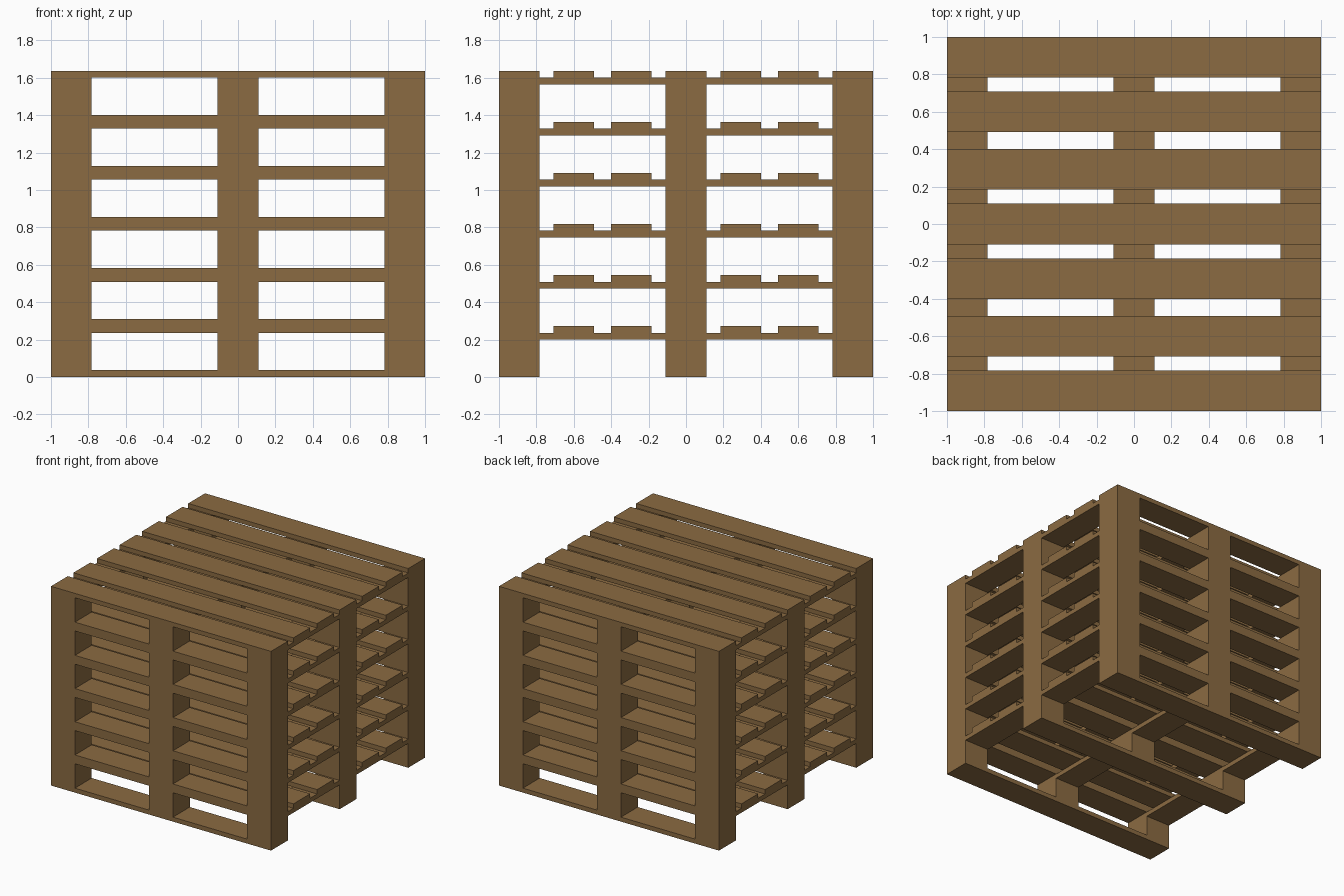
import bpy, bmesh
from mathutils import Matrix, Vector

if "Cube" in bpy.data.objects:
    bpy.data.objects.remove(bpy.data.objects["Cube"])

wood = bpy.data.materials.new("brown wood")
wood.diffuse_color = (0.258, 0.147, 0.054, 1)
wood.use_nodes = True
wood.node_tree.nodes["Principled BSDF"].inputs["Base Color"].default_value = wood.diffuse_color

W = 0.218            # board and block width
T = 0.0364           # board thickness
B = 0.1636           # block height
PITCH = 3 * T + B    # height of one pallet
EDGE = 1 - W / 2     # centre of the outer boards
ROWS = (-EDGE, 0, EDGE)
DECK = (-EDGE, -0.6, -0.2925, 0, 0.2925, 0.6, EDGE)


def boxes(name, size, centres):
    """One object made of equal boxes at the given centres."""
    bm = bmesh.new()
    for c in centres:
        m = Matrix.Translation(Vector(c)) @ Matrix.Diagonal((*size, 1))
        bmesh.ops.create_cube(bm, size=1, matrix=m)
    me = bpy.data.meshes.new(name)
    bm.to_mesh(me)
    bm.free()
    me.materials.append(wood)
    ob = bpy.data.objects.new(name, me)
    bpy.context.collection.objects.link(ob)
    return ob


# Parts of one pallet
parts = [
    boxes("bottom_skids", (2, W, T), [(0, y, T / 2) for y in ROWS]),
    boxes("blocks", (W, W, B), [(x, y, T + B / 2) for x in ROWS for y in ROWS]),
    boxes("cross_boards", (W, 2, T), [(x, 0, 1.5 * T + B) for x in ROWS]),
    boxes("deck_boards", (2, W, T), [(0, y, 2.5 * T + B) for y in DECK]),
]

# Stack six pallets
for level in range(1, 6):
    for part in parts:
        copy = part.copy()
        copy.name = f"{part.name}_level_{level + 1}"
        copy.location.z = level * PITCH
        bpy.context.collection.objects.link(copy)
